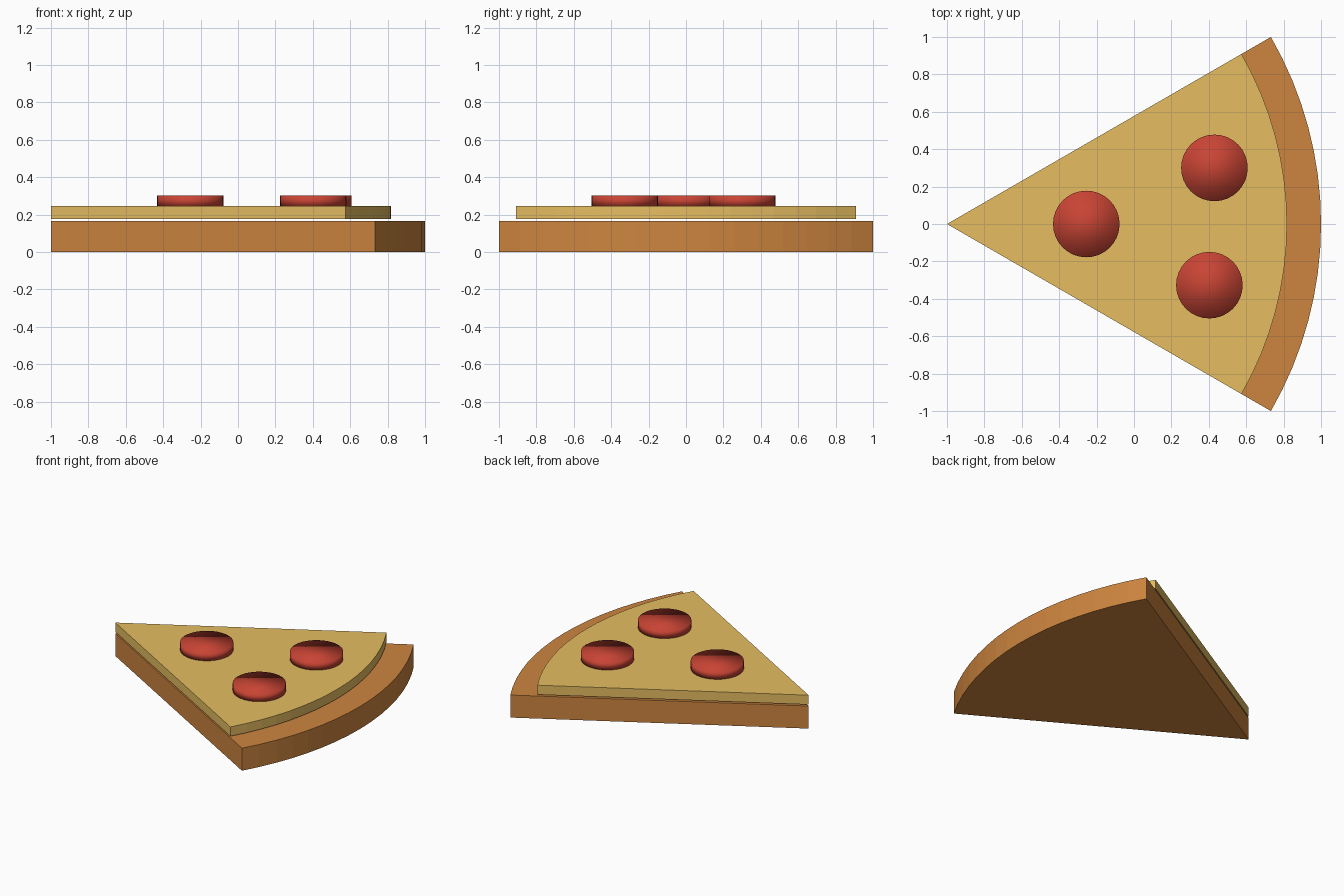
import bpy, bmesh, math

if "Cube" in bpy.data.objects:
    bpy.data.objects.remove(bpy.data.objects["Cube"])


def material(name, rgb):
    """Flat colour from sRGB 0-255 values."""
    m = bpy.data.materials.new(name)
    lin = [((c / 255 + 0.055) / 1.055) ** 2.4 for c in rgb]
    m.diffuse_color = (*lin, 1)
    m.use_nodes = True
    m.node_tree.nodes["Principled BSDF"].inputs["Base Color"].default_value = m.diffuse_color
    return m


def prism(name, points, z0, z1, mat, smooth=False):
    """Extrude a flat outline from z0 up to z1."""
    bm = bmesh.new()
    base = bm.faces.new([bm.verts.new((x, y, z0)) for x, y in points])
    top = bmesh.ops.extrude_face_region(bm, geom=[base], use_keep_orig=True)
    bmesh.ops.translate(bm, vec=(0, 0, z1 - z0),
                        verts=[v for v in top["geom"] if isinstance(v, bmesh.types.BMVert)])
    bmesh.ops.recalc_face_normals(bm, faces=bm.faces)
    for f in bm.faces:
        f.smooth = smooth
    mesh = bpy.data.meshes.new(name)
    bm.to_mesh(mesh)
    bm.free()
    mesh.materials.append(mat)
    obj = bpy.data.objects.new(name, mesh)
    bpy.context.collection.objects.link(obj)
    return obj


def arc(cx, cy, r, a0, a1, n):
    """n + 1 points along an arc, angles in degrees."""
    angles = [math.radians(a0 + (a1 - a0) * i / n) for i in range(n + 1)]
    return [(cx + r * math.cos(a), cy + r * math.sin(a)) for a in angles]


crust_mat = material("baked crust", (205, 133, 63))
cheese_mat = material("cheese yellow", (230, 189, 98))
pepperoni_mat = material("pepperoni red", (200, 68, 52))

# Wedge-shaped crust and the shorter cheese layer floating just above it
tip = (-1, 0)
prism("crust", [tip] + arc(*tip, 2.0, -30, 30, 16), 0, 0.166, crust_mat)
prism("cheese", [tip] + arc(*tip, 1.818, -30, 30, 16), 0.177, 0.246, cheese_mat)

# Pepperoni discs, softly shaded over the rim
for i, (x, y) in enumerate([(-0.255, 0.0), (0.43, 0.30), (0.403, -0.327)], 1):
    prism(f"pepperoni_{i}", arc(x, y, 0.178, 0, 360 * 31 / 32, 31),
          0.243, 0.302, pepperoni_mat, smooth=True)
